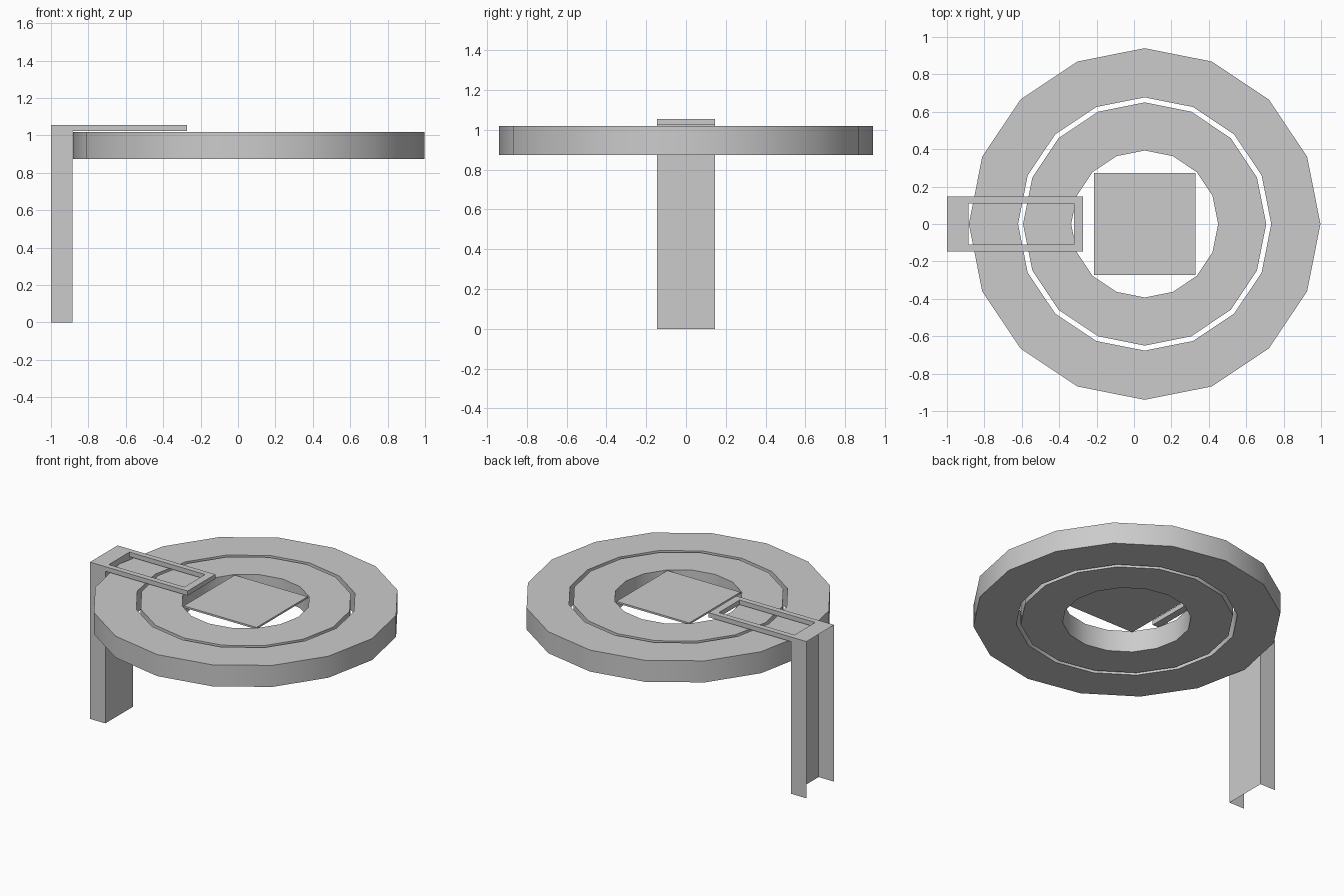
import bpy, bmesh
from math import cos, sin, tau

if "Cube" in bpy.data.objects:
    bpy.data.objects.remove(bpy.data.objects["Cube"])

CX, SIDES = 0.057, 16
Z0, Z1 = 0.873, 1.018


def finish(name, bm, smooth=False):
    bmesh.ops.remove_doubles(bm, verts=bm.verts, dist=1e-5)
    bmesh.ops.recalc_face_normals(bm, faces=bm.faces)
    me = bpy.data.meshes.new(name)
    bm.to_mesh(me)
    bm.free()
    ob = bpy.data.objects.new(name, me)
    bpy.context.collection.objects.link(ob)
    if smooth:
        bpy.ops.object.select_all(action='DESELECT')
        ob.select_set(True)
        bpy.context.view_layer.objects.active = ob
        bpy.ops.object.shade_smooth_by_angle(angle=0.52)
    return ob


def face(bm, pts):
    return bm.faces.new([bm.verts.new(p) for p in pts])


def ring(name, r_out, r_in):
    bm = bmesh.new()
    section = [(r_out, Z0), (r_out, Z1), (r_in, Z1), (r_in, Z0)]
    loops = [[bm.verts.new((CX + r * cos(tau * i / SIDES), r * sin(tau * i / SIDES), z))
              for r, z in section] for i in range(SIDES)]
    for i, a in enumerate(loops):
        b = loops[(i + 1) % SIDES]
        for k in range(4):
            m = (k + 1) % 4
            bm.faces.new((a[k], b[k], b[m], a[m]))
    return finish(name, bm, True)


# concentric rings with a narrow slot between them
ring("outer_ring", 0.94, 0.677)
ring("inner_ring", 0.65, 0.393)

# thin square plate in the central hole
bm = bmesh.new()
bmesh.ops.create_cube(bm, size=1)
for v in bm.verts:
    v.co = (CX + v.co.x * 0.543, v.co.y * 0.543, Z1 - 0.006 + v.co.z * 0.012)
finish("centre_plate", bm)

# bracket: sheet-thin channel leg, open at the back
XB, XW, XH, XT = -1.0, -0.885, -0.322, -0.272
W, H, ZB, ZT = 0.147, 0.11, 1.024, 1.055
bm = bmesh.new()
for s in (-1, 1):
    face(bm, [(XB, s * W, 0), (XW, s * W, 0), (XW, s * W, ZB), (XB, s * W, ZB)])
face(bm, [(XW, -W, 0), (XW, W, 0), (XW, W, ZB), (XW, -W, ZB)])
finish("channel_leg", bm)

# bracket arm: rectangular frame with a slot, its root open into the leg
bm = bmesh.new()
outer = [(XB, -W), (XT, -W), (XT, W), (XB, W)]
inner = [(XW, -H), (XH, -H), (XH, H), (XW, H)]
base = [(XW, -W), (XT, -W), (XT, W), (XW, W)]
for i in range(4):
    j = (i + 1) % 4
    o, p, a, b = outer[i], outer[j], inner[i], inner[j]
    face(bm, [(*o, ZT), (*p, ZT), (*b, ZT), (*a, ZT)])
    face(bm, [(*a, ZT), (*b, ZT), (*b, ZB), (*a, ZB)])
    if i < 3:
        face(bm, [(*o, ZB), (*p, ZB), (*p, ZT), (*o, ZT)])
        face(bm, [(*base[i], ZB), (*base[j], ZB), (*b, ZB), (*a, ZB)])
finish("slotted_arm", bm)
